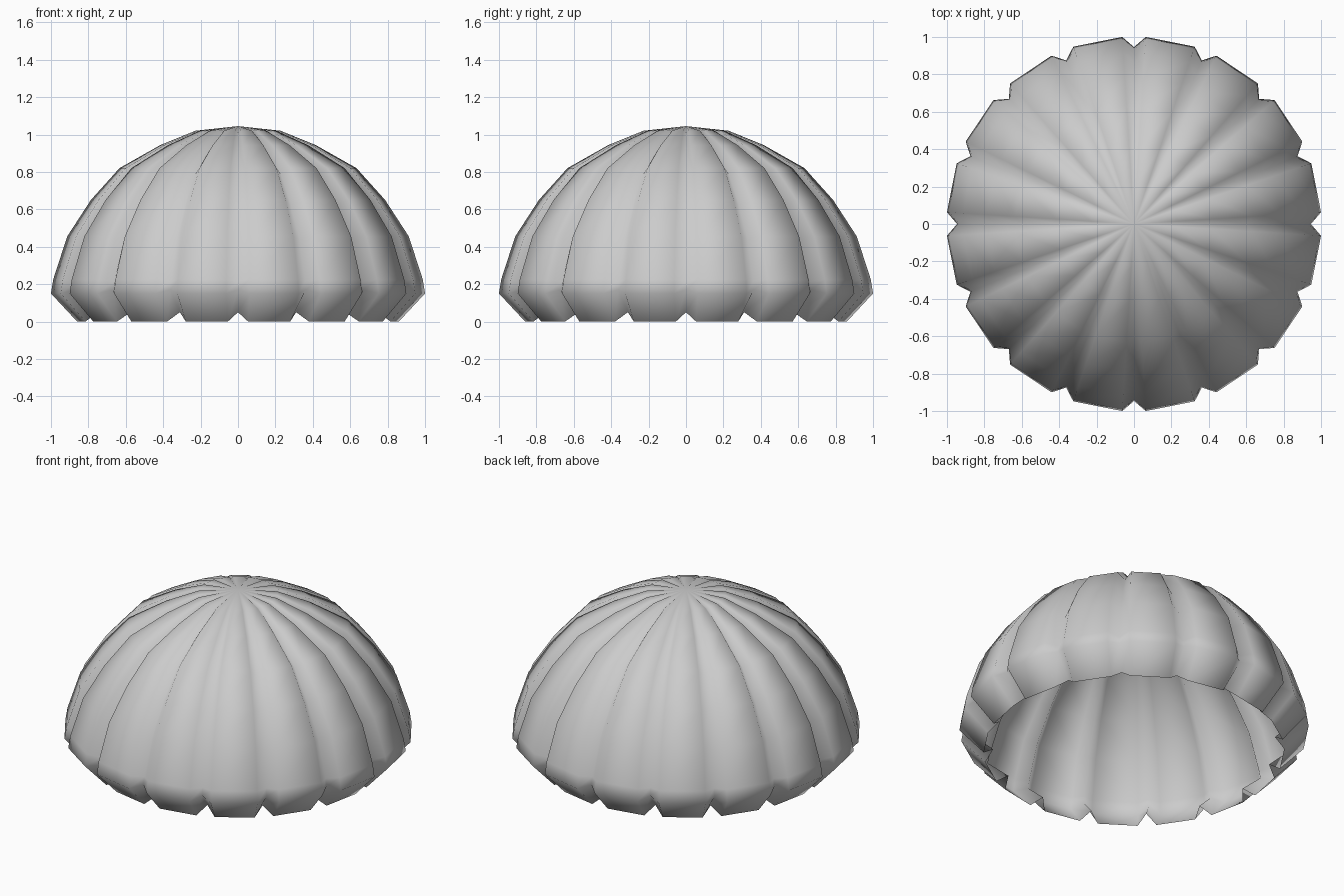
import bpy, bmesh
from math import sin, cos, radians

if "Cube" in bpy.data.objects:
    bpy.data.objects.remove(bpy.data.objects["Cube"])

# Bell profile from rim to crown: radius, height, groove inset (radial, vertical)
PROFILE = [
    (0.862, 0.00, -0.05, 0.05),
    (1.002, 0.15, -0.056, 0.02),
    (0.990, 0.225, -0.055, -0.01),
    (0.915, 0.455, -0.053, -0.02),
    (0.788, 0.65, -0.045, -0.03),
    (0.635, 0.82, -0.032, -0.035),
    (0.417, 0.943, -0.015, -0.03),
    (0.228, 1.02, -0.004, -0.01),
]
LOBES = 16
STEP = 360 / LOBES
HALF_GROOVE = 3.6

# One groove column and two ridge columns per lobe
columns = []
for i in range(LOBES):
    a = i * STEP
    columns += [(a - HALF_GROOVE, 0), (a, 1), (a + HALF_GROOVE, 0)]

bm = bmesh.new()
rings = []
for r, z, dr, dz in PROFILE:
    ring = []
    for a, g in columns:
        rad = r + g * dr
        t = radians(a)
        ring.append(bm.verts.new((rad * cos(t), rad * sin(t), z + g * dz)))
    rings.append(ring)
apex = bm.verts.new((0, 0, 1.045))

# Skin between rings, then close the crown
n = len(columns)
for lo, hi in zip(rings, rings[1:]):
    for i in range(n):
        j = (i + 1) % n
        bm.faces.new((lo[i], lo[j], hi[j], hi[i]))
for i in range(n):
    bm.faces.new((rings[-1][i], rings[-1][(i + 1) % n], apex))
for f in bm.faces:
    f.smooth = True

mesh = bpy.data.meshes.new("scalloped_bell")
bm.to_mesh(mesh)
bm.free()
obj = bpy.data.objects.new("scalloped_bell", mesh)
bpy.context.collection.objects.link(obj)
